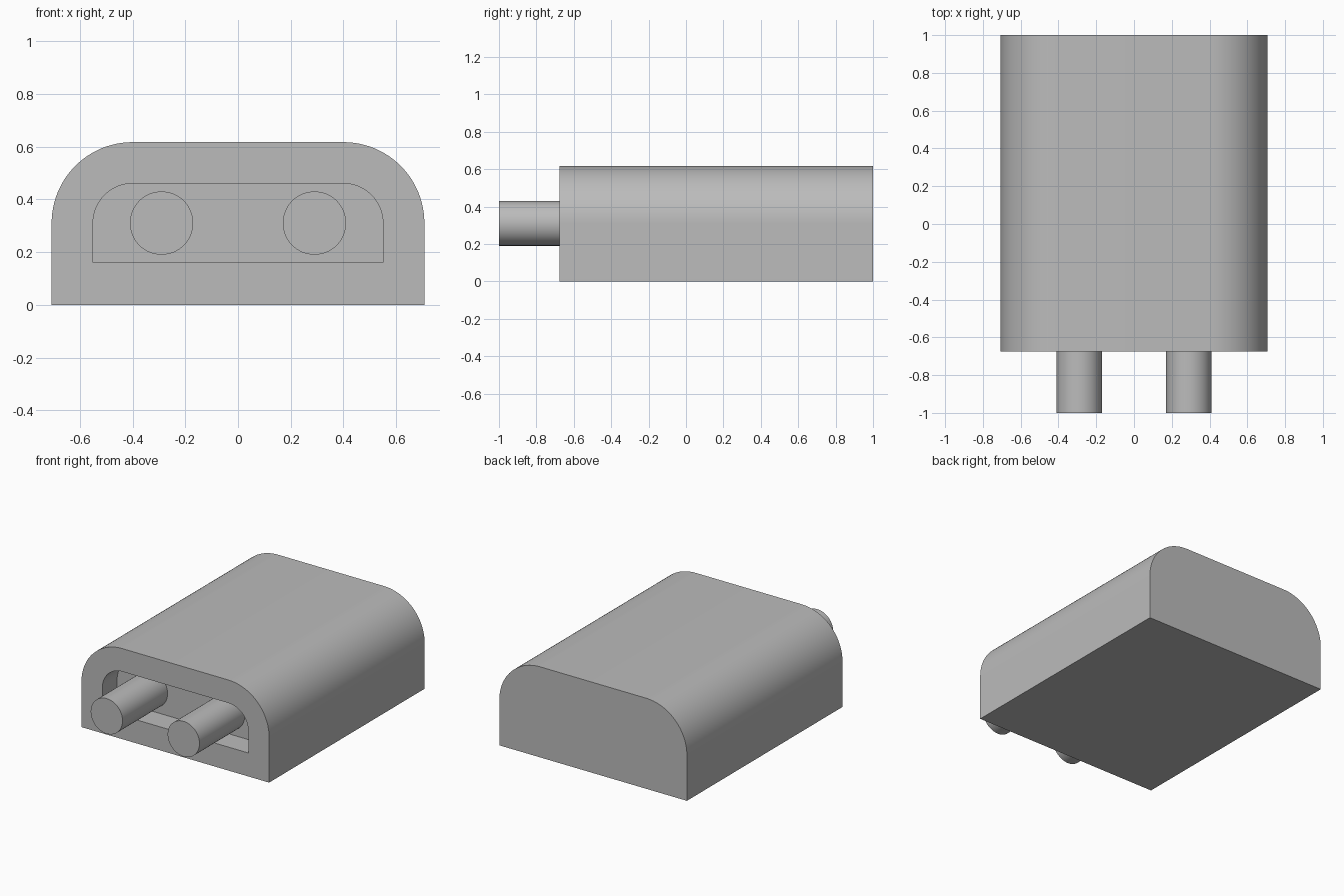
import bpy
import bmesh
from math import sin, cos, pi, radians
from mathutils import Matrix

if "Cube" in bpy.data.objects:
    bpy.data.objects.remove(bpy.data.objects["Cube"], do_unlink=True)

FRONT, BACK = -0.675, 1.0      # ends of the housing
RECESS = FRONT + 0.16          # floor of the socket
ARC_X, ARC_Z = 0.40, 0.31      # shared centre of the rounded top corners
STEPS = 24

grey = bpy.data.materials.new("plain grey")
grey.use_nodes = True
grey.diffuse_color = (0.5, 0.5, 0.5, 1)
grey.node_tree.nodes["Principled BSDF"].inputs["Base Color"].default_value = (0.5, 0.5, 0.5, 1)


def finish(bm, name):
    """Turn a bmesh into a grey, smooth-shaded object with sharp edges kept."""
    bmesh.ops.recalc_face_normals(bm, faces=bm.faces)
    mesh = bpy.data.meshes.new(name)
    bm.to_mesh(mesh)
    bm.free()
    mesh.materials.append(grey)
    obj = bpy.data.objects.new(name, mesh)
    bpy.context.collection.objects.link(obj)
    bpy.ops.object.select_all(action='DESELECT')
    obj.select_set(True)
    bpy.context.view_layer.objects.active = obj
    bpy.ops.object.shade_smooth_by_angle(angle=radians(30))
    return obj


def arch(radius, bottom):
    """Flat-bottomed outline with two rounded top corners, as (x, z) points."""
    half = [(ARC_X + radius, bottom)]
    for i in range(STEPS + 1):
        a = pi / 2 * i / STEPS
        half.append((ARC_X + radius * cos(a), ARC_Z + radius * sin(a)))
    return half + [(-x, z) for x, z in reversed(half)]


# Housing: outer shell, front rim and blind socket as one closed skin
outer, inner = arch(0.307, 0.0), arch(0.15, 0.16)
bm = bmesh.new()
rings = [[bm.verts.new((x, y, z)) for x, z in outline]
         for outline, y in ((outer, BACK), (outer, FRONT), (inner, FRONT), (inner, RECESS))]
for a, b in zip(rings, rings[1:]):
    for i in range(len(a)):
        j = (i + 1) % len(a)
        bm.faces.new((a[i], a[j], b[j], b[i]))
bm.faces.new(rings[0])
bm.faces.new(rings[-1])
finish(bm, "housing")

# Pins: two round contacts standing on the socket floor
for side, name in ((1, "left_pin"), (-1, "right_pin")):
    bm = bmesh.new()
    length = RECESS + 1.0
    place = Matrix.Translation((side * 0.29, -1 + length / 2, ARC_Z)) @ Matrix.Rotation(pi / 2, 4, 'X')
    bmesh.ops.create_cone(bm, cap_ends=True, segments=64, radius1=0.12, radius2=0.12,
                          depth=length, matrix=place)
    finish(bm, name)
